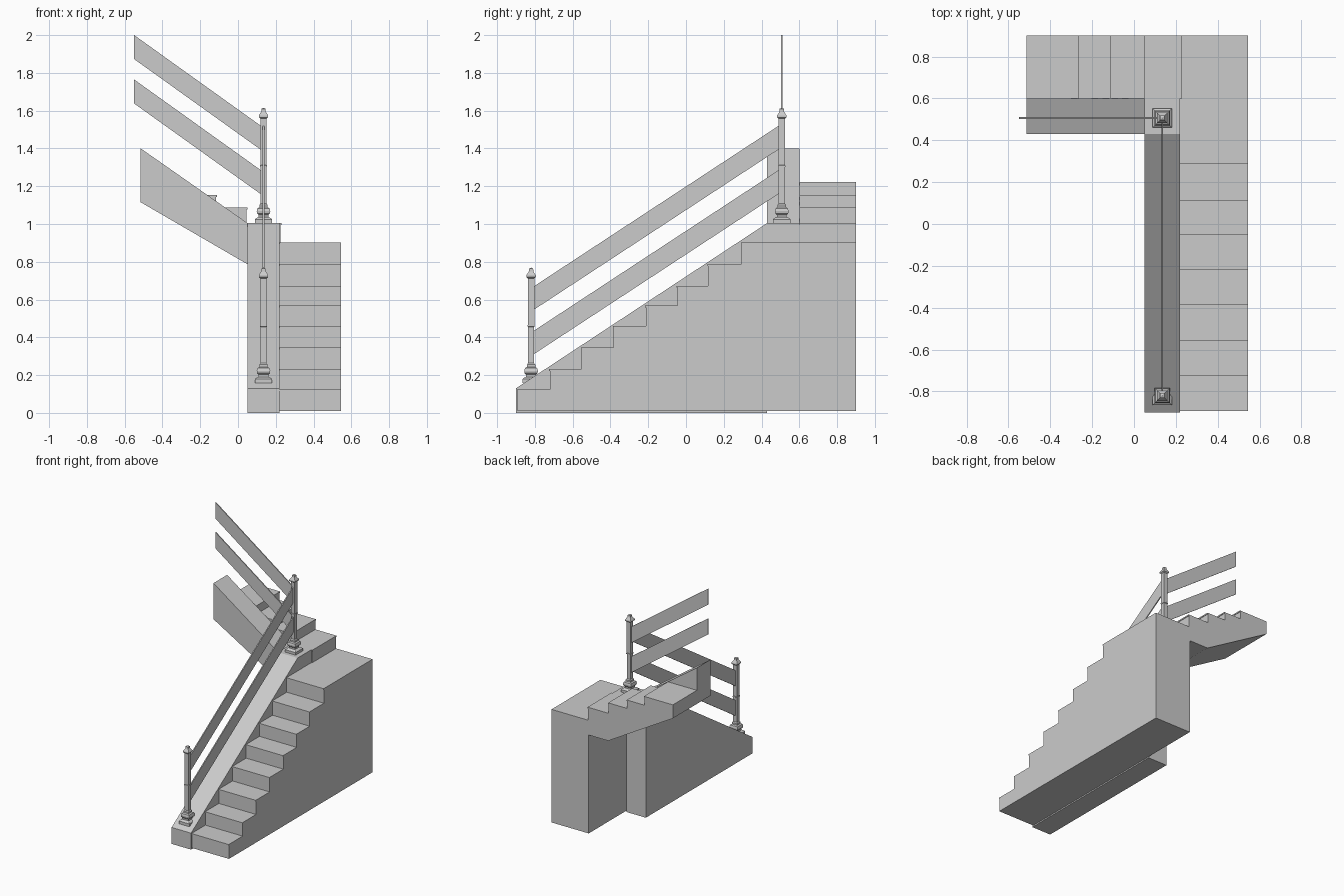
import bpy, bmesh
from mathutils import Vector

if "Cube" in bpy.data.objects:
    bpy.data.objects.remove(bpy.data.objects["Cube"])


def make(name, bm):
    bmesh.ops.recalc_face_normals(bm, faces=bm.faces)
    me = bpy.data.meshes.new(name)
    bm.to_mesh(me)
    bm.free()
    ob = bpy.data.objects.new(name, me)
    bpy.context.collection.objects.link(ob)
    return ob


def extrude(name, profile, a, b, axis):
    """Extrude a side profile (u, z) from a to b along 'X' (u = y) or 'Y' (u = x)."""
    bm = bmesh.new()
    place = (lambda u, z: (a, u, z)) if axis == 'X' else (lambda u, z: (u, a, z))
    face = bm.faces.new([bm.verts.new(place(u, z)) for u, z in profile])
    res = bmesh.ops.extrude_face_region(bm, geom=[face])
    d = Vector((b - a, 0, 0)) if axis == 'X' else Vector((0, b - a, 0))
    bmesh.ops.translate(bm, vec=d, verts=[v for v in res['geom'] if isinstance(v, bmesh.types.BMVert)])
    return make(name, bm)


LIP, LIP_H = 0.004, 0.01


def stair_points(starts, levels, direction):
    """Risers with a small nosing lip under each tread."""
    pts = []
    for i, (u, z) in enumerate(zip(starts, levels)):
        inner = u + direction * LIP
        if i:
            pts.append((inner, levels[i - 1]))
        pts += [(inner, z - LIP_H), (u, z - LIP_H), (u, z)]
    return pts


# Lower flight and landing
starts = [-0.895, -0.725, -0.557, -0.387, -0.217, -0.05, 0.113, 0.29]
levels = [0.125, 0.232, 0.345, 0.46, 0.568, 0.673, 0.787, 0.903]
extrude("lower_steps",
        [(-0.891, 0.01)] + stair_points(starts, levels, 1) + [(0.9, 0.903), (0.9, 0.01)],
        0.22, 0.545, 'X')

# Sloped wall beside the lower flight
extrude("lower_side_wall",
        [(-0.9, 0), (-0.9, 0.13), (0.43, 1.005), (0.43, 0)], 0.05, 0.22, 'X')

# Upper flight, with sloping underside
extrude("upper_steps",
        [(0.226, 0.787)] + stair_points([0.23, 0.05, -0.112, -0.262], [1.005, 1.087, 1.153, 1.222], -1)
        + [(-0.515, 1.222), (-0.515, 1.115), (0.05, 0.787)],
        0.6, 0.9, 'Y')

# Upper side wall including the newel pedestal
extrude("upper_side_wall",
        [(0.22, 0.787), (0.22, 1.005), (0.05, 1.005), (-0.515, 1.4), (-0.515, 1.115), (0.05, 0.787)],
        0.43, 0.6, 'Y')

# Square newel posts: (half width, height) profile
POST = [(0.046, 0), (0.046, 0.022), (0.036, 0.03), (0.026, 0.033), (0.026, 0.045),
        (0.034, 0.053), (0.036, 0.066), (0.032, 0.08), (0.022, 0.086), (0.022, 0.098),
        (0.016, 0.106), (0.016, 0.298), (0.019, 0.3), (0.019, 0.307), (0.017, 0.309),
        (0.017, 0.555), (0.025, 0.562), (0.025, 0.572), (0.012, 0.592), (0.011, 0.607)]


def newel(name, x, y, z):
    bm = bmesh.new()
    rings = [[bm.verts.new((x + sx * r, y + sy * r, z + h))
              for sx, sy in ((-1, -1), (1, -1), (1, 1), (-1, 1))] for r, h in POST]
    for lo, hi in zip(rings, rings[1:]):
        for i in range(4):
            j = (i + 1) % 4
            bm.faces.new((lo[i], lo[j], hi[j], hi[i]))
    bm.faces.new(rings[0])
    tip = bm.verts.new((x, y, z + 0.612))
    for i in range(4):
        bm.faces.new((rings[-1][i], rings[-1][(i + 1) % 4], tip))
    make(name, bm)


newel("lower_newel_post", 0.135, -0.82, 0.157)
newel("upper_newel_post", 0.135, 0.507, 1.003)

# Flat plank rails, two per flight
for label, drop in (("top", 0), ("middle", 0.235)):
    extrude(f"lower_{label}_rail",
            [(-0.81, 0.543 - drop), (-0.81, 0.667 - drop), (0.495, 1.523 - drop), (0.495, 1.398 - drop)],
            0.131, 0.139, 'X')
    extrude(f"upper_{label}_rail",
            [(0.125, 1.39 - drop), (0.125, 1.517 - drop), (-0.55, 2.0 - drop), (-0.55, 1.873 - drop)],
            0.503, 0.511, 'Y')
